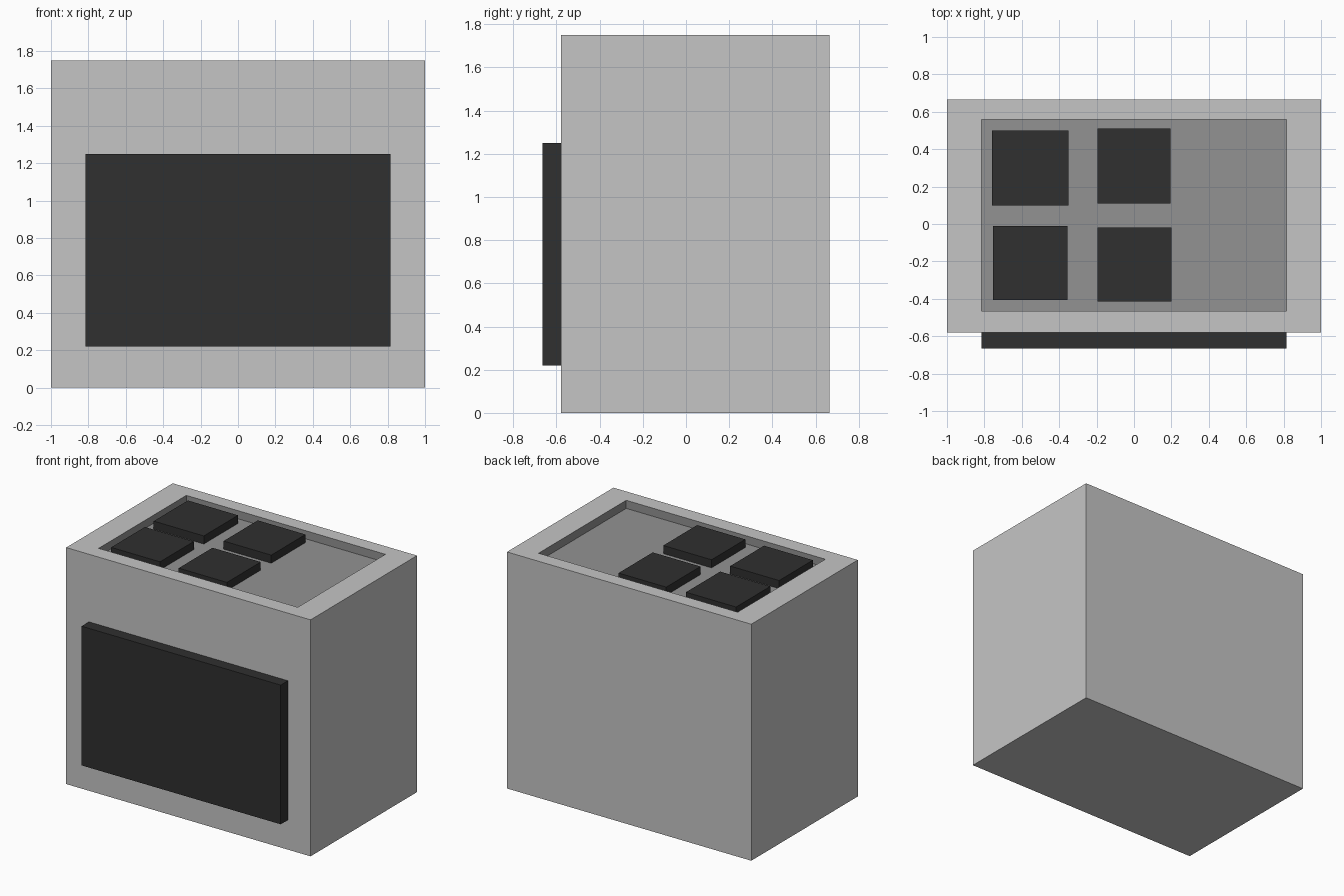
import bpy, bmesh
from mathutils import Vector

if "Cube" in bpy.data.objects:
    bpy.data.objects.remove(bpy.data.objects["Cube"])


def material(name, v):
    m = bpy.data.materials.new(name)
    m.diffuse_color = (v, v, v, 1)
    m.use_nodes = True
    m.node_tree.nodes["Principled BSDF"].inputs["Base Color"].default_value = m.diffuse_color
    return m


light = material("light grey", 0.56)
mid = material("mid grey", 0.29)
dark = material("charcoal", 0.029)


def box_mesh(lo, hi):
    lo, hi = Vector(lo), Vector(hi)
    bm = bmesh.new()
    bmesh.ops.create_cube(bm, size=1)
    for v in bm.verts:
        v.co = (lo + hi) / 2 + v.co * (hi - lo)
    bm.normal_update()
    return bm


def finish(bm, name, *mats):
    me = bpy.data.meshes.new(name)
    bm.to_mesh(me)
    bm.free()
    for m in mats:
        me.materials.append(m)
    ob = bpy.data.objects.new(name, me)
    bpy.context.collection.objects.link(ob)
    return ob


# Cabinet with a sunken cooktop tray in its top
TOP, FLOOR = 1.75, 1.69
bm = box_mesh((-1, -0.58, 0), (1, 0.665, TOP))
top = max(bm.faces, key=lambda f: f.calc_center_median().z)
bmesh.ops.inset_region(bm, faces=[top], thickness=0.1)
for v in top.verts:
    v.co.x = 0.815 if v.co.x > 0 else -0.815
    v.co.y = 0.56 if v.co.y > 0 else -0.465
walls = bmesh.ops.inset_region(bm, faces=[top], thickness=0.0)["faces"]
for v in top.verts:
    v.co.z = FLOOR
for f in [top] + walls:
    f.material_index = 1
bmesh.ops.recalc_face_normals(bm, faces=bm.faces)
finish(bm, "oven_body", light, mid)

# Oven door on the front
finish(box_mesh((-0.815, -0.665, 0.22), (0.815, -0.58, 1.25)), "oven_door", dark)

# Four square burners standing in the tray
burners = [(-0.76, 0.10, -0.35, 0.50), (-0.195, 0.11, 0.195, 0.51),
           (-0.755, -0.405, -0.355, -0.01), (-0.195, -0.415, 0.20, -0.02)]
for i, (x0, y0, x1, y1) in enumerate(burners, 1):
    finish(box_mesh((x0, y0, FLOOR), (x1, y1, TOP)), f"burner_{i}", dark)
